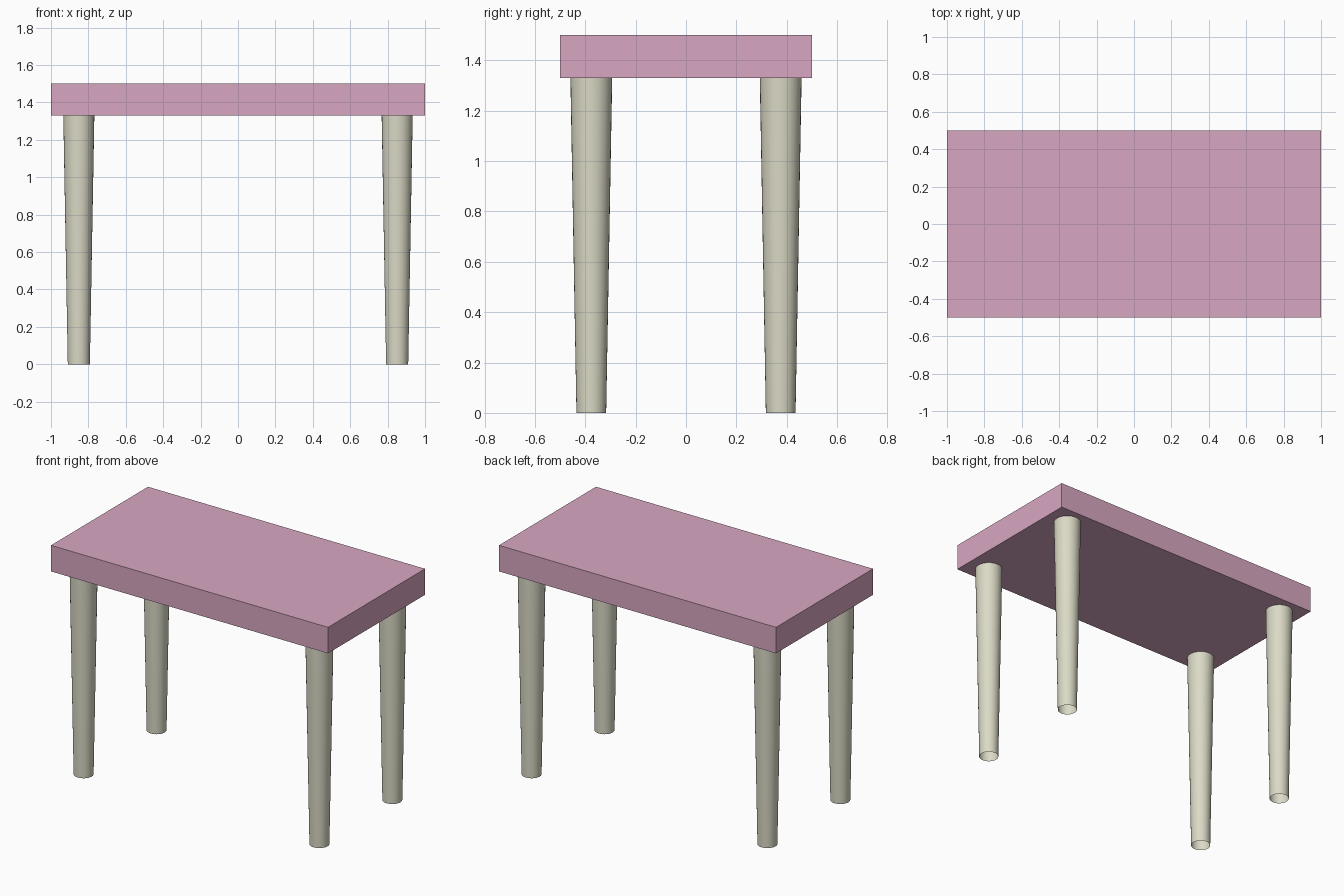
import bpy
import math

if "Cube" in bpy.data.objects:
    bpy.data.objects.remove(bpy.data.objects["Cube"])


def material(name, rgb):
    """Flat colour given as 0-255 sRGB, stored as linear."""
    mat = bpy.data.materials.new(name)
    mat.diffuse_color = [(c / 255 / 12.92) if c < 11 else ((c / 255 + 0.055) / 1.055) ** 2.4
                         for c in rgb] + [1.0]
    mat.use_nodes = True
    mat.node_tree.nodes["Principled BSDF"].inputs["Base Color"].default_value = mat.diffuse_color
    return mat


pink = material("dusty pink", (216, 167, 194))
cream = material("pale cream", (219, 218, 198))

TOP, UNDERSIDE = 1.5, 1.33

# Table top: plain sharp-edged slab
bpy.ops.mesh.primitive_cube_add(size=1, location=(0, 0, (TOP + UNDERSIDE) / 2))
slab = bpy.context.object
slab.name = "table_top"
slab.scale = (2, 1, TOP - UNDERSIDE)
bpy.ops.object.transform_apply(location=False, rotation=False, scale=True)
slab.data.materials.append(pink)

# Four round legs, tapering to the floor, open-ended
for y, depth_name in ((-0.376, "front"), (0.376, "back")):
    for x, side_name in ((-0.851, "left"), (0.851, "right")):
        bpy.ops.mesh.primitive_cone_add(
            vertices=32, radius1=0.059, radius2=0.083, depth=UNDERSIDE,
            end_fill_type='NOTHING', location=(x, y, UNDERSIDE / 2))
        leg = bpy.context.object
        leg.name = f"{depth_name}_{side_name}_leg"
        leg.data.materials.append(cream)
        bpy.ops.object.shade_smooth_by_angle(angle=math.radians(30))
